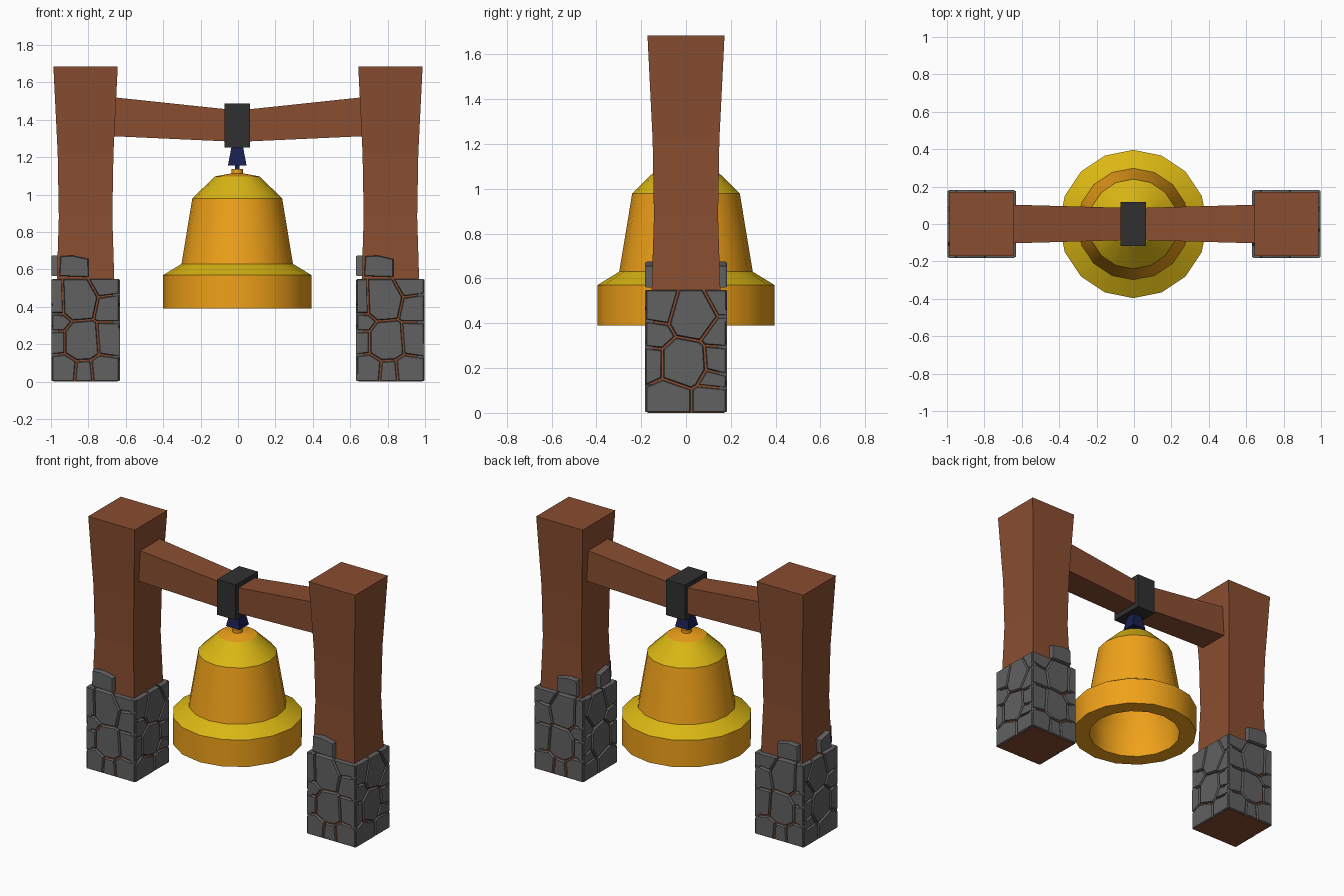
import bpy, bmesh, math
from mathutils import Vector

if "Cube" in bpy.data.objects:
    bpy.data.objects.remove(bpy.data.objects["Cube"])


def mat(name, r, g, b):
    m = bpy.data.materials.new(name)
    m.diffuse_color = (r, g, b, 1)
    m.use_nodes = True
    m.node_tree.nodes["Principled BSDF"].inputs["Base Color"].default_value = m.diffuse_color
    return m


WOOD = mat("wood", 0.25, 0.075, 0.03)
STONE = mat("stone", 0.12, 0.12, 0.12)
IRON = mat("iron", 0.03, 0.03, 0.03)
NAVY = mat("navy_metal", 0.01, 0.014, 0.08)
ORANGE = mat("bronze_orange", 0.87, 0.36, 0.01)
YELLOW = mat("bronze_yellow", 0.70, 0.47, 0.007)


def finish(bm, name, *mats):
    bmesh.ops.recalc_face_normals(bm, faces=bm.faces)
    me = bpy.data.meshes.new(name)
    bm.to_mesh(me)
    bm.free()
    for m in mats:
        me.materials.append(m)
    ob = bpy.data.objects.new(name, me)
    bpy.context.collection.objects.link(ob)
    return ob


def loft(bm, rings):
    """Skin a list of equal-length point rings and cap both ends."""
    vs = [[bm.verts.new(p) for p in ring] for ring in rings]
    n = len(vs[0])
    for a, b in zip(vs, vs[1:]):
        for i in range(n):
            j = (i + 1) % n
            bm.faces.new((a[i], a[j], b[j], b[i]))
    bm.faces.new(vs[0])
    bm.faces.new(vs[-1])


def square(cx, z, hx, hy=None):
    hy = hx if hy is None else hy
    return [(cx + sx * hx, sy * hy, z) for sx, sy in ((-1, -1), (1, -1), (1, 1), (-1, 1))]


def lofted(name, rings, m):
    bm = bmesh.new()
    loft(bm, rings)
    return finish(bm, name, m)


# Stone layouts: (across, height, size) seeds of a weighted cell pattern
FRONT = [(-.037, .433, .10), (.10, .51, .055), (.115, .40, .06), (-.14, .43, .06),
         (-.14, .31, .04), (-.14, .22, .05), (-.02, .22, .10), (.115, .23, .07),
         (-.12, .06, .07), (-.01, .05, .05), (.09, .06, .06)]
SIDE = [(-.11, .48, .07), (.03, .44, .10), (.14, .50, .045), (.14, .36, .045),
        (-.13, .35, .04), (-.145, .22, .05), (-.01, .22, .10), (.13, .23, .05),
        (.11, .15, .04), (-.07, .05, .09), (.10, .05, .07)]
BLOCK_FRONT = [(-.14, .565), (.016, .56), (.016, .655), (-.07, .675), (-.135, .67)]
BLOCK_SIDE = [(-.115, .565), (.0, .565), (.005, .655), (-.10, .675)]


def clip(poly, n, d):
    """Keep the part of a 2D polygon where p.n <= d."""
    out = []
    for a, b in zip(poly, poly[1:] + poly[:1]):
        da, db = a.dot(n) - d, b.dot(n) - d
        if da <= 0:
            out.append(a)
        if (da < 0 < db) or (db < 0 < da):
            out.append(a.lerp(b, da / (da - db)))
    return out


def cells(seeds, gap=0.005):
    for i, (x, z, w) in enumerate(seeds):
        p = Vector((x, z))
        poly = [Vector(c) for c in ((-.178, .003), (.178, .003), (.178, .548), (-.178, .548))]
        for j, (x2, z2, w2) in enumerate(seeds):
            if i != j and len(poly) > 2:
                q = Vector((x2, z2))
                d = (q.length_squared - w2 * w2 - p.length_squared + w * w) / 2
                ln = (q - p).length
                poly = clip(poly, (q - p) / ln, d / ln - gap)
        if len(poly) > 2:
            yield poly


def stone_base(name, cx):
    bm = bmesh.new()
    sides = [(Vector((1, 0, 0)), Vector((0, s, 0)), list(cells(FRONT)) + [BLOCK_FRONT]) for s in (-1, 1)]
    sides += [(Vector((0, 1, 0)), Vector((s, 0, 0)),
               list(cells(SIDE)) + ([BLOCK_SIDE] if s < 0 else [])) for s in (-1, 1)]
    for u, n, polys in sides:
        for poly in polys:
            poly = [Vector(p) for p in poly]
            c = sum(poly, Vector((0, 0))) / len(poly)
            rings = []
            for depth, inset in ((.145, 0), (.175, 0), (.183, .005)):
                ring = []
                for p in poly:
                    r = p + (c - p).normalized() * inset
                    ring.append(Vector((cx, 0, r.y)) + u * r.x + n * depth)
                rings.append(ring)
            loft(bm, rings)
    return finish(bm, name, STONE)


# Waisted posts with their stone cladding
for side, cx in (("left", -.815), ("right", .815)):
    prof = [(0, .172), (.3, .165), (.56, .153), (.88, .143), (1.22, .149), (1.685, .172)]
    lofted(side + "_post", [square(cx, z, h) for z, h in prof], WOOD)
    stone_base(side + "_post_stones", cx)

# Sagging crossbeam
lofted("crossbeam", [[(x, -h, lo), (x, h, lo), (x, h, hi), (x, -h, hi)] for x, h, lo, hi in
                     ((-.68, .104, 1.313, 1.522), (0, .085, 1.282, 1.45), (.68, .104, 1.313, 1.522))], WOOD)

# Iron clamp, hanger and pin
BX = -.004
lofted("beam_clamp", [square(BX, z, .069, .117) for z in (1.251, 1.487)], IRON)
lofted("hanger", [square(BX, 1.155, .05), square(BX, 1.26, .03)], NAVY)
lofted("hanger_pin", [square(BX, 1.11, .013), square(BX, 1.17, .013)], NAVY)

# Hollow 16-sided bell: (radius, height, material of the band to the next point)
PROFILE = [(.03, 1.136, 0), (.03, 1.114, 0), (.12, 1.097, 1), (.24, .98, 0), (.298, .63, 1),
           (.396, .57, 0), (.396, .39, 0), (.29, .39, 0), (.29, .55, 0), (.262, .62, 0),
           (.21, .96, 0), (.10, 1.065, 0)]
bm = bmesh.new()
loft(bm, [[(BX + r * math.cos(k * math.pi / 8), r * math.sin(k * math.pi / 8), z)
           for k in range(16)] for r, z, _ in PROFILE])
bm.faces.ensure_lookup_table()
for i, f in enumerate(bm.faces):
    f.material_index = PROFILE[min(i // 16, len(PROFILE) - 1)][2]
bell = finish(bm, "bell", ORANGE, YELLOW)
bpy.context.view_layer.objects.active = bell
bell.select_set(True)
bpy.ops.object.shade_smooth_by_angle(angle=math.radians(30))
